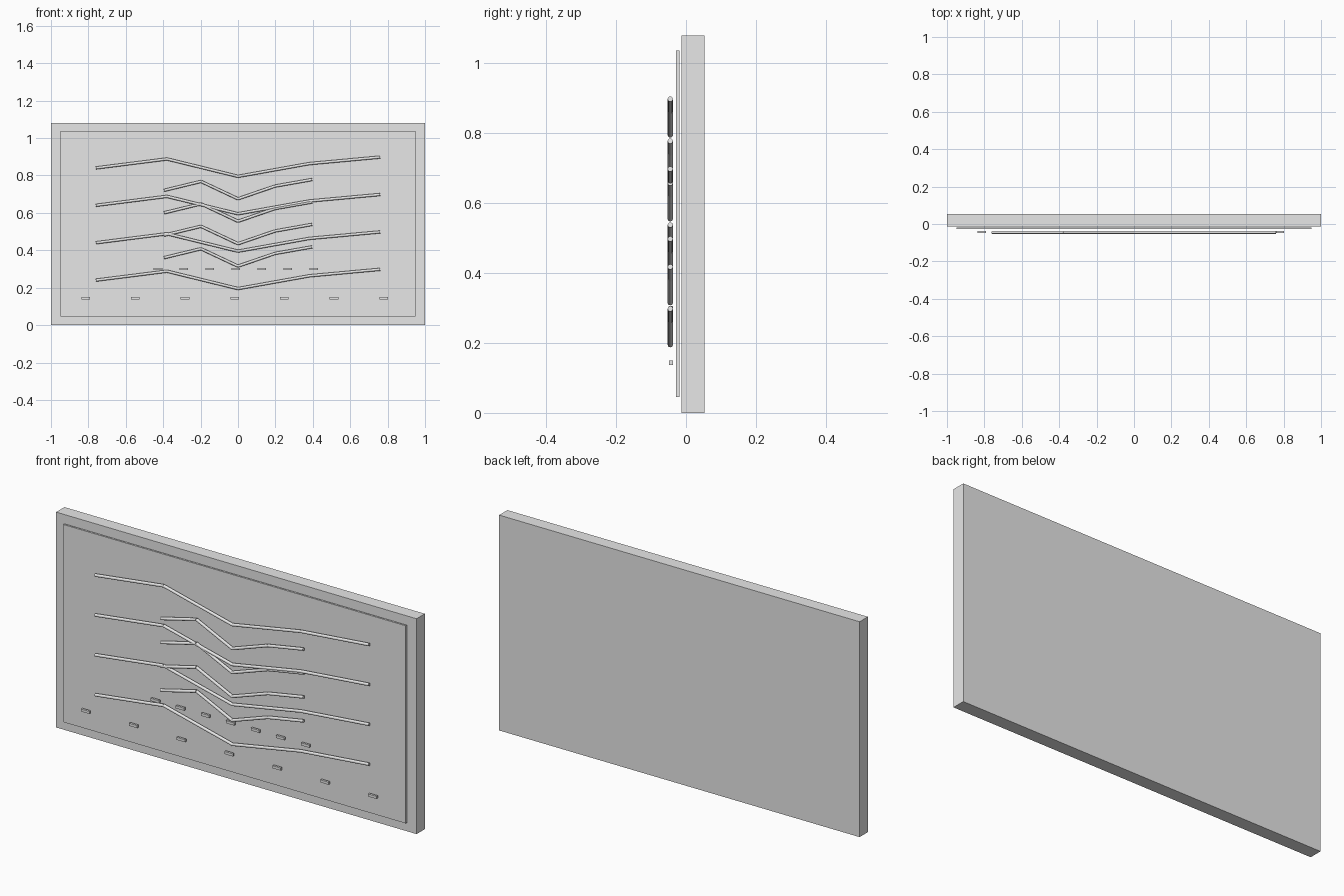
import bpy
from mathutils import Vector

cube = bpy.data.objects.get("Cube")
if cube:
    bpy.data.objects.remove(cube, do_unlink=True)

grey = bpy.data.materials.new("light grey")
grey.use_nodes = True
colour = (0.8, 0.8, 0.8, 1)
grey.diffuse_color = colour
grey.node_tree.nodes["Principled BSDF"].inputs["Base Color"].default_value = colour


def box(name, low, high):
    """Box between two opposite corners."""
    low, high = Vector(low), Vector(high)
    bpy.ops.mesh.primitive_cube_add(size=1, location=(low + high) / 2)
    ob = bpy.context.object
    ob.name = name
    ob.scale = high - low
    bpy.ops.object.transform_apply(location=False, rotation=False, scale=True)
    ob.data.materials.append(grey)
    return ob


def rod(name, start, end, radius=0.0075):
    """Capped round rod between two points."""
    start, end = Vector(start), Vector(end)
    axis = end - start
    bpy.ops.mesh.primitive_cylinder_add(
        vertices=16, radius=radius, depth=axis.length, location=(start + end) / 2,
        rotation=axis.to_track_quat('Z', 'Y').to_euler())
    ob = bpy.context.object
    ob.name = name
    ob.data.materials.append(grey)
    bpy.ops.object.shade_smooth_by_angle()


def zigzag(name, step, base):
    """Bent line of four rods across the panel."""
    heights = (0.24, 0.288, 0.195, 0.263, 0.298)
    points = [((i - 2) * step, -0.045, base + h) for i, h in enumerate(heights)]
    for i in range(4):
        rod(f"{name}_rod_{i + 1}", points[i], points[i + 1])


def marker_row(name, centre, spacing, z):
    """Row of seven small floating blocks."""
    for i in range(7):
        x = centre + (i - 3) * spacing
        box(f"{name}_{i + 1}", (x - 0.023, -0.048, z - 0.0065),
            (x + 0.023, -0.037, z + 0.0065))


# Backing board and thin front panel
box("backing_board", (-1, -0.013, 0), (1, 0.0525, 1.08))
box("front_panel", (-0.95, -0.028, 0.046), (0.95, -0.019, 1.037))

# Wide and narrow bent lines
for n in range(4):
    zigzag(f"wide_line_{n + 1}", 0.38, n * 0.2)
    zigzag(f"narrow_line_{n + 1}", 0.198, 0.12 + n * 0.12)

# Marker blocks
marker_row("lower_marker", -0.018, 0.2655, 0.143)
marker_row("upper_marker", -0.011, 0.139, 0.3)
